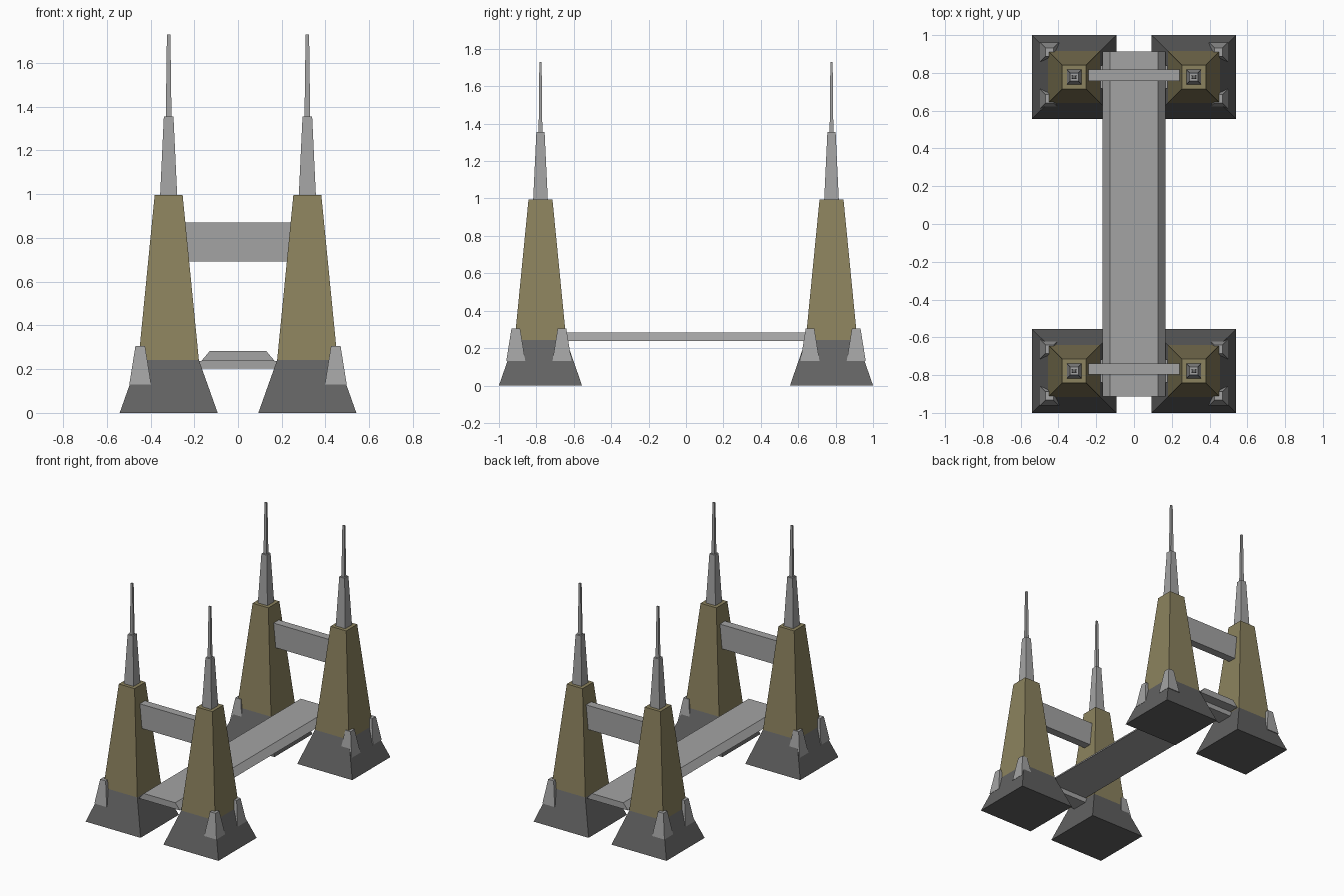
import bpy, bmesh

if "Cube" in bpy.data.objects:
    bpy.data.objects.remove(bpy.data.objects["Cube"])

def material(name, col):
    m = bpy.data.materials.new(name)
    m.diffuse_color = (*col, 1)
    m.use_nodes = True
    m.node_tree.nodes["Principled BSDF"].inputs["Base Color"].default_value = m.diffuse_color
    return m

olive = material("olive", (0.26, 0.223, 0.112))
dark = material("dark_grey", (0.122, 0.122, 0.122))
grey = material("mid_grey", (0.37, 0.37, 0.37))

def loft(name, rings, mat=grey):
    """Solid made by bridging rings of equal point count, capped at both ends."""
    bm = bmesh.new()
    vs = [[bm.verts.new(p) for p in ring] for ring in rings]
    n = len(vs[0])
    for a, b in zip(vs, vs[1:]):
        for i in range(n):
            j = (i + 1) % n
            bm.faces.new((a[i], a[j], b[j], b[i]))
    bm.faces.new(vs[0][::-1])
    bm.faces.new(vs[-1])
    bmesh.ops.recalc_face_normals(bm, faces=bm.faces)
    me = bpy.data.meshes.new(name)
    bm.to_mesh(me)
    bm.free()
    ob = bpy.data.objects.new(name, me)
    bpy.context.collection.objects.link(ob)
    me.materials.append(mat)
    return ob

def rect(cx, cy, hx, hy, z):
    return [(cx + a * hx, cy + b * hy, z) for a, b in ((-1, -1), (1, -1), (1, 1), (-1, 1))]

def frustum(name, cx, cy, low, high, z0, z1, mat=grey):
    return loft(name, [rect(cx, cy, *low, z0), rect(cx, cy, *high, z1)], mat)

TX, TY = 0.317, 0.778
for sx in (-1, 1):
    for sy in (-1, 1):
        x, y = sx * TX, sy * TY
        # tower: dark foot, olive shaft, two-step spire
        frustum("tower_foot", x, y, (0.224, 0.222), (0.138, 0.138), 0, 0.242, dark)
        frustum("tower_shaft", x, y, (0.138, 0.138), (0.064, 0.064), 0.242, 0.995, olive)
        frustum("spire_lower", x, y, (0.039, 0.039), (0.022, 0.022), 0.995, 1.355)
        frustum("spire_upper", x, y, (0.013, 0.010), (0.008, 0.006), 1.355, 1.73)
        # small buttresses on the outer corners of the foot
        for by in (0.91, 0.663):
            frustum("corner_buttress", sx * 0.447, sy * by, (0.05, 0.051), (0.022, 0.023), 0.13, 0.305)

for sy in (-1, 1):
    # beams joining each pair of towers
    frustum("upper_crossbeam", 0, sy * TY + 0.01, (0.27, 0.03), (0.27, 0.03), 0.693, 0.87)
    frustum("lower_crossbeam", 0, sy * TY, (0.2, 0.06), (0.2, 0.06), 0.202, 0.238)

# long deck with chamfered sides
profile = [(-0.167, 0.238), (0.167, 0.238), (0.128, 0.284), (-0.128, 0.284)]
loft("deck", [[(px, y, pz) for px, pz in profile] for y in (-0.913, 0.913)])
